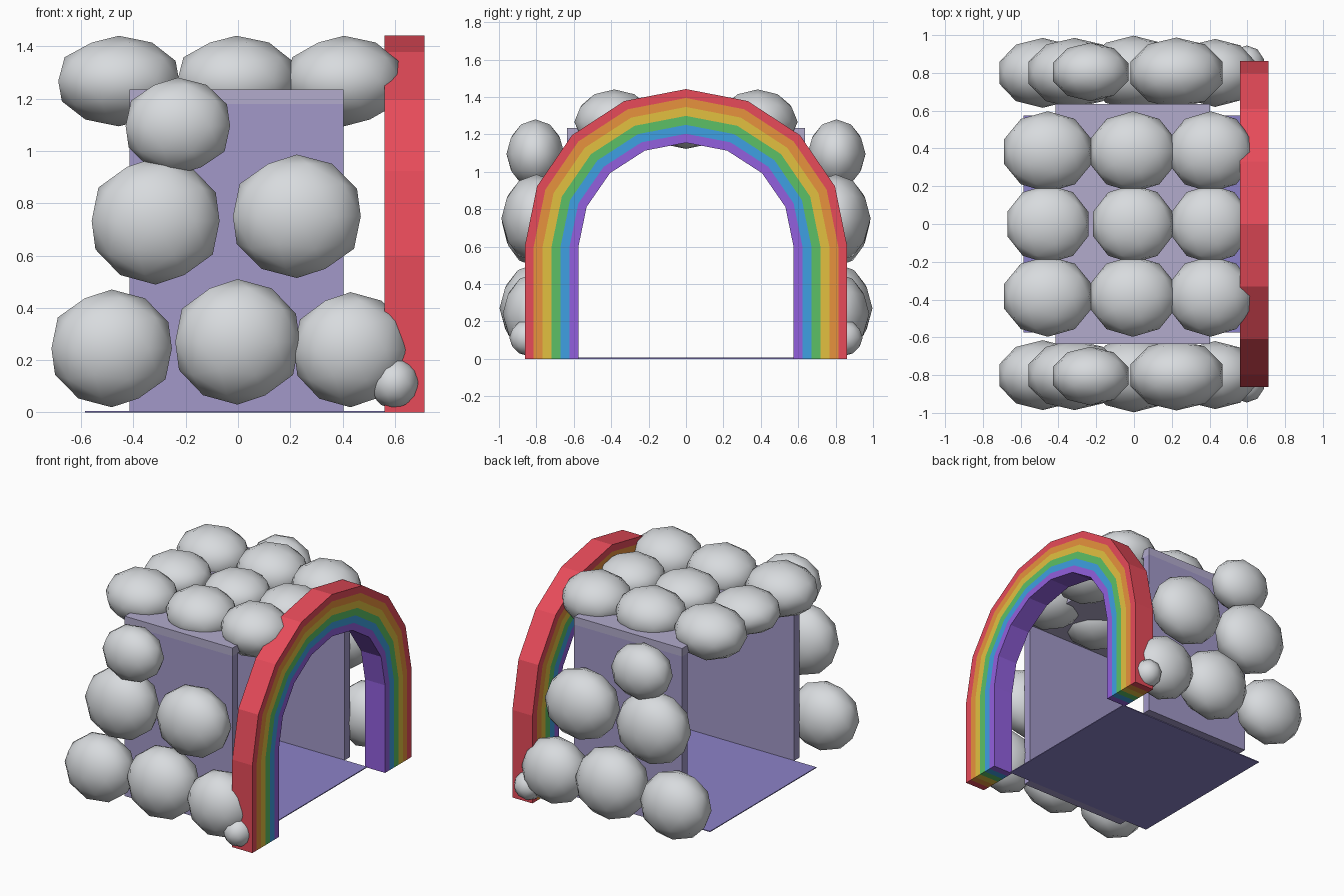
import bpy, bmesh, math

if "Cube" in bpy.data.objects:
    bpy.data.objects.remove(bpy.data.objects["Cube"])


def material(name, r, g, b):
    """Flat colour given as sRGB 0-255, stored linear."""
    lin = [((c / 255 + 0.055) / 1.055) ** 2.4 for c in (r, g, b)]
    m = bpy.data.materials.new(name)
    m.diffuse_color = (*lin, 1)
    m.use_nodes = True
    m.node_tree.nodes["Principled BSDF"].inputs["Base Color"].default_value = m.diffuse_color
    return m


CLOUD = material("cloud_grey", 216, 219, 222)
WALL = material("wall_lavender", 162, 153, 200)
ROOF = material("roof_lavender", 178, 171, 204)
FLOOR = material("floor_violet", 140, 130, 200)
BANDS = [
    ("red", material("red", 234, 76, 91)),
    ("orange", material("orange", 234, 148, 62)),
    ("yellow", material("yellow", 226, 192, 64)),
    ("green", material("green", 92, 192, 102)),
    ("blue", material("blue", 62, 160, 226)),
    ("purple", material("purple", 146, 96, 222)),
]


def box(name, x, y, z, mat):
    """Box from (min, max) ranges."""
    bpy.ops.mesh.primitive_cube_add(size=1, location=[sum(r) / 2 for r in (x, y, z)])
    o = bpy.context.object
    o.name = name
    o.scale = [r[1] - r[0] for r in (x, y, z)]
    o.data.materials.append(mat)


def puff(name, centre, radii):
    """Smooth-shaded low-poly cloud puff."""
    bpy.ops.mesh.primitive_ico_sphere_add(subdivisions=2, radius=1, location=centre)
    o = bpy.context.object
    o.name = name
    o.scale = radii
    o.data.materials.append(CLOUD)
    bpy.ops.object.shade_smooth()


def arch_line(r):
    """Straight legs with an eight-sided half round on top, as (y, z)."""
    pts = [(r, 0)]
    for i in range(9):
        a = math.pi * i / 8
        pts.append((r * math.cos(a), 0.6 + (r - 0.02) * math.sin(a)))
    return pts + [(-r, 0)]


def arch_band(name, outer, inner, x0, x1, mat):
    bm = bmesh.new()
    rows = [[bm.verts.new((x, y, z)) for y, z in arch_line(r)]
            for x, r in ((x0, outer), (x1, outer), (x1, inner), (x0, inner))]
    n = len(rows[0])
    for k in range(4):
        a, b = rows[k], rows[(k + 1) % 4]
        for i in range(n - 1):
            bm.faces.new((a[i], a[i + 1], b[i + 1], b[i]))
    for i in (0, n - 1):
        bm.faces.new([row[i] for row in rows])
    bmesh.ops.recalc_face_normals(bm, faces=bm.faces)
    me = bpy.data.meshes.new(name)
    bm.to_mesh(me)
    bm.free()
    me.materials.append(mat)
    bpy.context.collection.objects.link(bpy.data.objects.new(name, me))


# Rainbow arch
step = (0.862 - 0.575) / 6
for i, (colour, mat) in enumerate(BANDS):
    r = 0.862 - i * step
    arch_band("rainbow_" + colour, r, r - step, 0.56, 0.712, mat)

# Floor, walls and roof
box("floor", (-0.585, 0.575), (-0.575, 0.575), (0, 0.006), FLOOR)
for side, s in (("front", -1), ("back", 1)):
    box(side + "_wall", (-0.415, 0.403), sorted((s * 0.577, s * 0.635)), (0.003, 1.18), WALL)
box("roof", (-0.415, 0.403), (-0.635, 0.635), (1.18, 1.235), ROOF)

# Side puffs: x, y, z, rx, ry, rz, mirrored front to back
SIDE = [
    (-0.483, 0.80, 0.245, 0.242, 0.185, 0.225),
    (-0.002, 0.80, 0.27, 0.250, 0.197, 0.24),
    (0.430, 0.80, 0.24, 0.227, 0.180, 0.22),
    (-0.315, 0.80, 0.732, 0.257, 0.185, 0.243),
    (0.225, 0.80, 0.75, 0.257, 0.187, 0.236),
    (-0.230, 0.805, 1.095, 0.210, 0.155, 0.185),
    (0.597, 0.84, 0.112, 0.096, 0.105, 0.098),
]
for side, s in (("front", -1), ("back", 1)):
    for i, (x, y, z, rx, ry, rz) in enumerate(SIDE):
        puff(f"{side}_puff_{i + 1}", (x, s * y, z), (rx, ry, rz))

# Roof puffs, three rows of three
ROWS = [(-0.383, 1.267, 0.214, 0.173), (0, 1.267, 0.208, 0.145), (0.383, 1.267, 0.214, 0.173)]
for j, (y, z, ry, rz) in enumerate(ROWS):
    k = 0.93 if y == 0 else 1
    for i, (x, rx) in enumerate([(-0.456, 0.243), (-0.006, 0.238), (0.405, 0.232)]):
        puff(f"roof_puff_{j + 1}_{i + 1}", (x, y, z), (rx * k, ry, rz))
